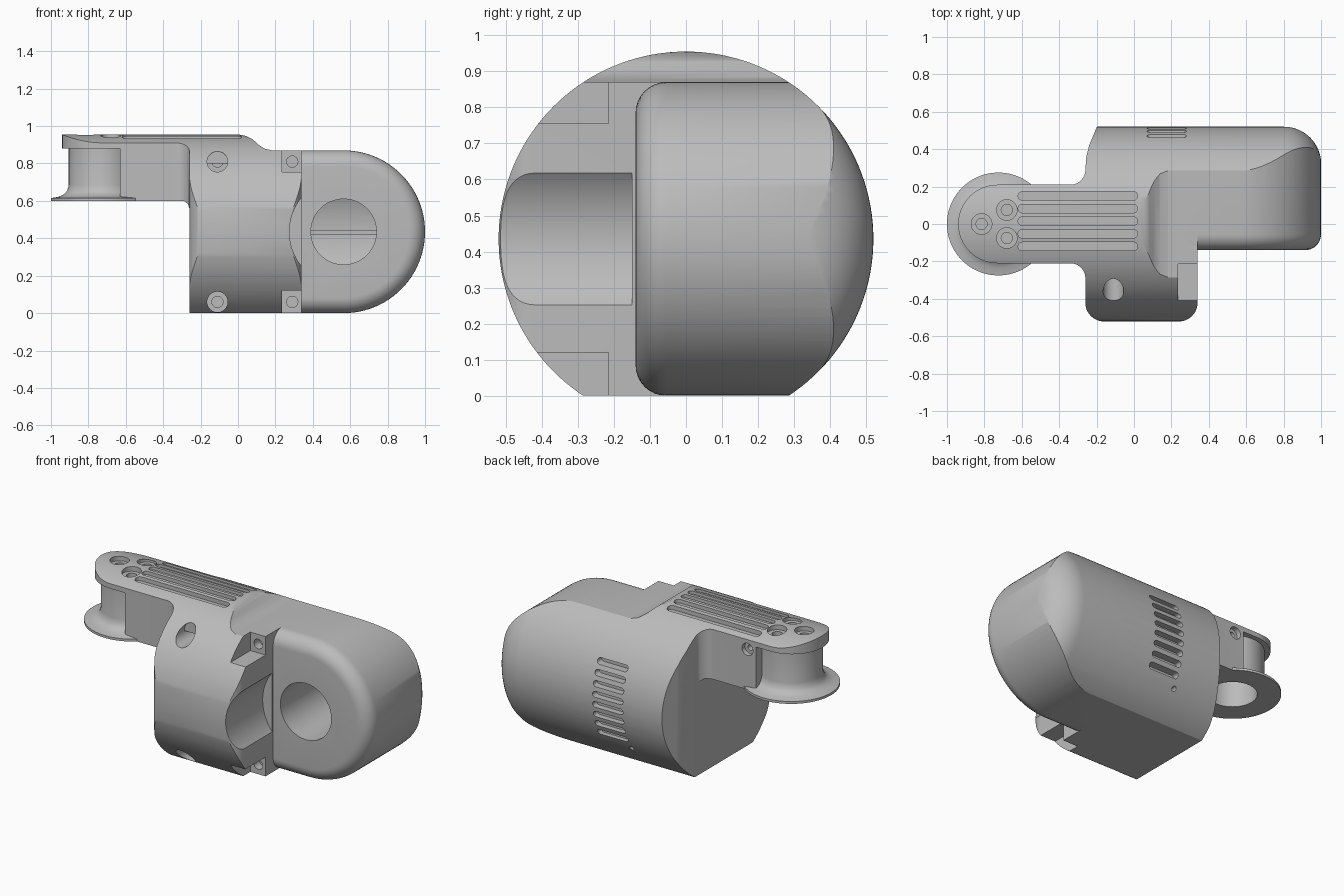
import bpy, bmesh, math
from mathutils import Matrix

if "Cube" in bpy.data.objects:
    bpy.data.objects.remove(bpy.data.objects["Cube"], do_unlink=True)

grey = bpy.data.materials.new("casting grey")
grey.use_nodes = True
grey.diffuse_color = (0.5, 0.5, 0.5, 1)
grey.node_tree.nodes["Principled BSDF"].inputs["Base Color"].default_value = (0.5, 0.5, 0.5, 1)

AXIS_Z = 0.435   # height of the motor axis
R = 0.52         # radius of the round envelope


def make(name, bm):
    bmesh.ops.recalc_face_normals(bm, faces=bm.faces)
    mesh = bpy.data.meshes.new(name)
    bm.to_mesh(mesh)
    bm.free()
    mesh.materials.append(grey)
    ob = bpy.data.objects.new(name, mesh)
    bpy.context.collection.objects.link(ob)
    return ob


def arc(cx, cy, r, a0, a1, n=12):
    angles = [math.radians(a0 + (a1 - a0) * i / n) for i in range(n + 1)]
    return [(cx + r * math.cos(a), cy + r * math.sin(a)) for a in angles]


def capsule(x0, x1, c, r):
    return arc(x0 + r, c, r, 90, 270, 8) + arc(x1 - r, c, r, -90, 90, 8)


def prism(name, pts, lo, hi, axis="z", bevel=0):
    """Extrude an outline along z (outline in xy) or y (outline in xz)."""
    bm = bmesh.new()
    put = (lambda u, v, w: (u, v, w)) if axis == "z" else (lambda u, v, w: (u, w, v))
    a = [bm.verts.new(put(u, v, lo)) for u, v in pts]
    b = [bm.verts.new(put(u, v, hi)) for u, v in pts]
    cap = bm.faces.new(a)
    bm.faces.new(b)
    for i in range(len(pts)):
        j = (i + 1) % len(pts)
        bm.faces.new((a[i], a[j], b[j], b[i]))
    bmesh.ops.recalc_face_normals(bm, faces=bm.faces)
    if bevel:
        bmesh.ops.bevel(bm, geom=list(cap.edges), offset=bevel, segments=8,
                        profile=0.5, affect="EDGES")
    return make(name, bm)


def lathe(name, profile, centre, axis="z", n=96):
    """Turn (radius, position) pairs around an axis through centre."""
    bm = bmesh.new()
    rings = [[bm.verts.new((r * math.cos(math.tau * i / n), r * math.sin(math.tau * i / n), h))
              for i in range(n)] for r, h in profile]
    for p, q in zip(rings, rings[1:]):
        for i in range(n):
            j = (i + 1) % n
            bm.faces.new((p[i], p[j], q[j], q[i]))
    bm.faces.new(rings[0])
    bm.faces.new(rings[-1])
    turn = {"z": Matrix(), "y": Matrix.Rotation(-math.pi / 2, 4, "X"),
            "x": Matrix.Rotation(math.pi / 2, 4, "Y")}[axis]
    bm.transform(Matrix.Translation(centre) @ turn)
    return make(name, bm)


def rod(r, lo, hi, centre, axis, n=40):
    return lathe("cutter", [(r, lo), (r, hi)], centre, axis, n)


def box(x0, x1, y0, y1, z0, z1, name="cutter"):
    return prism(name, [(x0, y0), (x1, y0), (x1, y1), (x0, y1)], z0, z1)


def combine(target, tool, op="DIFFERENCE"):
    mod = target.modifiers.new("cut", "BOOLEAN")
    mod.operation, mod.solver, mod.object = op, "EXACT", tool
    bpy.context.view_layer.objects.active = target
    bpy.ops.object.modifier_apply(modifier=mod.name)
    bpy.data.objects.remove(tool, do_unlink=True)


def envelope():
    end = [(r, x) for x, r in arc(0.801, R - 0.2, 0.2, 90, 0, 16)]
    return lathe("envelope", [(R, -1.2)] + end, (0, 0, AXIS_Z), "x", 144)


# Main housing: front block plus round-ended body, trimmed to the envelope
plan = (arc(-0.16, -0.421, 0.1, 180, 270) + arc(0.24, -0.421, 0.1, 270, 360)
        + [(0.34, 0.54), (-0.19, 0.54), (-0.215, 0.48), (-0.24, 0.42), (-0.255, 0.36), (-0.26, 0.29)])
housing = prism("housing", plan, 0, 0.87)
EYE = (0.565, 0, AXIS_Z)
combine(housing, rod(0.29, -0.7, -0.15, EYE, "y", 96))
side = [(0.1, 0.87), (0.1, 0)] + arc(EYE[0], AXIS_Z, 0.435, -90, 90, 48)
combine(housing, prism("body", side, -0.14, 0.6, "y", bevel=0.085), "UNION")
combine(housing, envelope(), "INTERSECT")

# Screw seats in the four front corners
for z, z0, z1 in ((0.81, 0.755, 1), (0.06, -0.1, 0.12)):
    combine(housing, box(0.235, 0.4, -0.6, -0.215, z0, z1))
    combine(housing, rod(0.055, -0.6, -0.215, (-0.11, 0, z), "y"))
    for x in (-0.11, 0.29):
        combine(housing, rod(0.03, -0.3, -0.16, (x, 0, z), "y", 24))

# Vent slots and drain hole at the back
for i in range(8):
    dz = 0.22 - i * 0.063
    y = math.sqrt(R * R - dz * dz)
    combine(housing, prism("cutter", capsule(0.07, 0.28, AXIS_Z + dz, 0.018), y - 0.04, 0.7, "y"))
combine(housing, rod(0.014, 0.38, 0.6, (0.07, 0, 0.15), "y", 20))

# Round port with a concave floor
bore = rod(0.175, -0.3, 0.6, EYE, "y", 72)
combine(bore, rod(0.46, -0.5, 1.2, (0, 0, AXIS_Z), "x", 96), "INTERSECT")
combine(housing, bore)
ring = lathe("port_ring", [(0.285, -0.1), (0.285, -0.147), (0.28, -0.152), (0.255, -0.152),
                           (0.25, -0.142), (0.215, -0.142), (0.21, -0.152), (0.18, -0.152),
                           (0.175, -0.147), (0.175, -0.1)], EYE, "y")
combine(ring, rod(0.174, -0.3, 0.1, EYE, "y", 96))
rib = box(0.39, 0.74, 0.36, 0.47, 0.42, 0.445, "port_rib")

# Arm: plan outline crossed with a side outline, crowned by the envelope
plan = (arc(-0.73, 0, 0.21, 90, 270, 32) + arc(-0.34, -0.29, 0.08, 90, 0)
        + [(0.21, -0.29), (0.21, 0.29)] + arc(-0.34, 0.29, 0.08, 0, -90))
arm = prism("arm", plan, 0.5, 1)
side = [(-1.1, 0.88), (-1.1, 1.1), (0, 1.1), (0, 0.956), (0.04, 0.948), (0.08, 0.928),
        (0.11, 0.9), (0.14, 0.88), (0.19, 0.868), (0.19, 0.8), (-0.2, 0.8), (-0.2, 0.56),
        (-0.26, 0.56), (-0.268, 0.585), (-0.29, 0.6), (-0.63, 0.6), (-0.63, 0.88)]
combine(arm, prism("cutter", side, -0.5, 0.5, "y"), "INTERSECT")
combine(arm, envelope(), "INTERSECT")

# Grip grooves along the crown
for i in range(5):
    y = 0.15 - i * 0.0675
    crown = AXIS_Z + math.sqrt(R * R - y * y)
    combine(arm, prism("cutter", capsule(-0.62, 0.02, y, 0.023), crown - 0.02, 1.1))

# Mounting holes in the head, and the side screw
for x, y in ((-0.815, 0), (-0.68, 0.075), (-0.68, -0.075)):
    combine(arm, rod(0.055, 0.925, 1.1, (x, y, 0), "z"))
    combine(arm, rod(0.03, 0.8, 1.1, (x, y, 0), "z", 24))
combine(arm, rod(0.038, 0.18, 0.4, (-0.57, 0, 0.85), "y", 24))
combine(arm, rod(0.018, 0.12, 0.4, (-0.57, 0, 0.85), "y", 24))

# Flanged hub below the head, open from underneath
HUB = (-0.725, 0, 0)
hub = lathe("flanged_hub", [(0.275, 0.6), (0.275, 0.615), (0.235, 0.622), (0.205, 0.635),
                            (0.188, 0.655), (0.18, 0.685), (0.18, 0.89)], HUB)
for part in (hub, arm):
    combine(part, rod(0.14, 0.5, 0.885, HUB, "z", 64))

# Smooth shading with sharp creases
for ob in (housing, ring, rib, arm, hub):
    bpy.ops.object.select_all(action="DESELECT")
    ob.select_set(True)
    bpy.context.view_layer.objects.active = ob
    bpy.ops.object.shade_smooth_by_angle(angle=math.radians(30))
